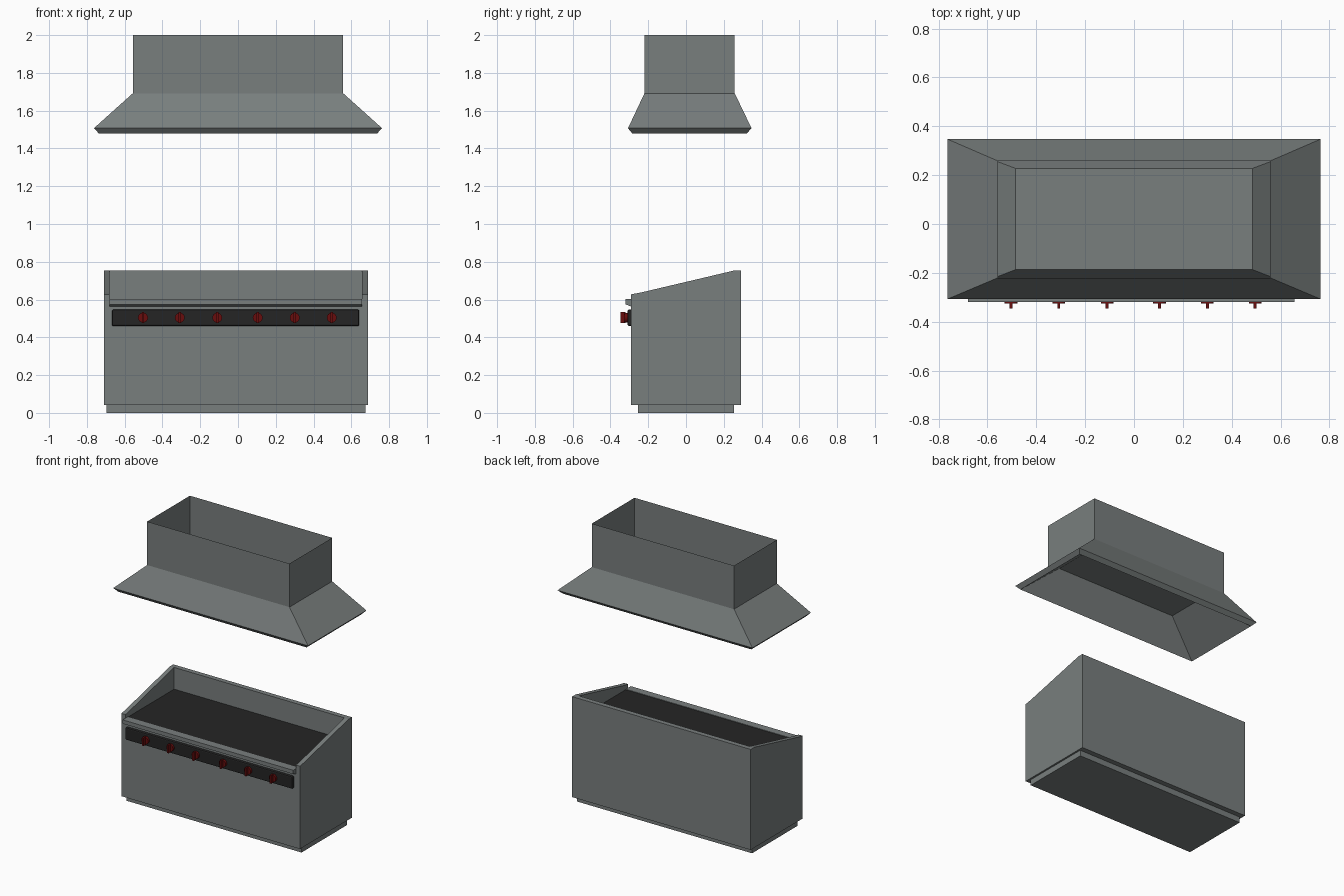
import bpy, bmesh, math

if "Cube" in bpy.data.objects:
    bpy.data.objects.remove(bpy.data.objects["Cube"])


def material(name, rgb):
    m = bpy.data.materials.new(name)
    m.diffuse_color = (*rgb, 1)
    m.use_nodes = True
    m.node_tree.nodes["Principled BSDF"].inputs["Base Color"].default_value = m.diffuse_color
    return m


STEEL = material("grey steel", (0.19, 0.21, 0.208))
BLACK = material("black iron", (0.018, 0.018, 0.018))
RED = material("dark red", (0.14, 0.004, 0.004))


def finish(name, bm, mat):
    bmesh.ops.recalc_face_normals(bm, faces=bm.faces)
    me = bpy.data.meshes.new(name)
    bm.to_mesh(me)
    bm.free()
    ob = bpy.data.objects.new(name, me)
    bpy.context.collection.objects.link(ob)
    me.materials.append(mat)
    return ob


def prism(name, profile, x0, x1, mat):
    """Extrude a (y, z) profile along x."""
    bm = bmesh.new()
    face = bm.faces.new([bm.verts.new((x0, y, z)) for y, z in profile])
    ext = bmesh.ops.extrude_face_region(bm, geom=[face])
    verts = [v for v in ext["geom"] if isinstance(v, bmesh.types.BMVert)]
    bmesh.ops.translate(bm, verts=verts, vec=(x1 - x0, 0, 0))
    return finish(name, bm, mat)


def box(name, x0, x1, y0, y1, z0, z1, mat):
    return prism(name, [(y0, z0), (y1, z0), (y1, z1), (y0, z1)], x0, x1, mat)


def apply_modifier(ob, mod):
    bpy.context.view_layer.objects.active = ob
    bpy.ops.object.modifier_apply(modifier=mod.name)


# Extractor hood: open duct, flared skirt, rim and sloped inner liner with ceiling
bm = bmesh.new()
rings = []
for hx, y0, y1, z in [(0.557, -0.22, 0.258, 2.0), (0.557, -0.22, 0.258, 1.692),
                      (0.763, -0.307, 0.347, 1.507), (0.737, -0.285, 0.322, 1.48),
                      (0.486, -0.187, 0.228, 1.69)]:
    rings.append([bm.verts.new(p) for p in
                  [(-hx, y0, z), (hx, y0, z), (hx, y1, z), (-hx, y1, z)]])
for a, b in zip(rings, rings[1:]):
    for i in range(4):
        j = (i + 1) % 4
        bm.faces.new((a[i], a[j], b[j], b[i]))
bm.faces.new(rings[-1])
finish("extractor_hood", bm, STEEL)

# Grill cabinet with sloping side guards, hollowed above the cooking plate
cabinet = prism("cabinet", [(-0.29, 0.042), (0.291, 0.042), (0.291, 0.753), (0.252, 0.753),
                            (-0.24, 0.637), (-0.29, 0.628)], -0.71, 0.688, STEEL)
cutter = box("recess_cutter", -0.679, 0.656, -0.5, 0.256, 0.597, 1.0, STEEL)
cutter.hide_render = True
mod = cabinet.modifiers.new("recess", "BOOLEAN")
mod.operation, mod.object, mod.solver = "DIFFERENCE", cutter, "EXACT"
apply_modifier(cabinet, mod)
bpy.data.objects.remove(cutter)

# Plinth, cooking plate and front lip
box("plinth", -0.695, 0.675, -0.254, 0.254, 0, 0.05, STEEL)
box("cooking_plate", -0.678, 0.655, -0.262, 0.255, 0.58, 0.600, BLACK)
prism("front_lip", [(-0.265, 0.602), (-0.32, 0.602), (-0.32, 0.575), (-0.288, 0.562),
                    (-0.265, 0.562)], -0.679, 0.656, STEEL)

# Control panel with slightly rounded edges
panel = box("control_panel", -0.667, 0.641, -0.309, -0.28, 0.46, 0.547, BLACK)
mod = panel.modifiers.new("rounding", "BEVEL")
mod.width, mod.segments = 0.007, 2
apply_modifier(panel, mod)

# Knobs: round base with an upright grip
for n, x in enumerate((-0.503, -0.308, -0.11, 0.104, 0.3, 0.496), 1):
    bpy.ops.mesh.primitive_cylinder_add(vertices=24, radius=0.026, depth=0.02,
                                        location=(x, -0.315, 0.504),
                                        rotation=(math.pi / 2, 0, 0))
    knob = bpy.context.object
    knob.name = f"knob_base_{n}"
    knob.data.materials.append(RED)
    bpy.ops.object.shade_smooth_by_angle()
    box(f"knob_grip_{n}", x - 0.006, x + 0.006, -0.346, -0.32, 0.475, 0.533, RED)
